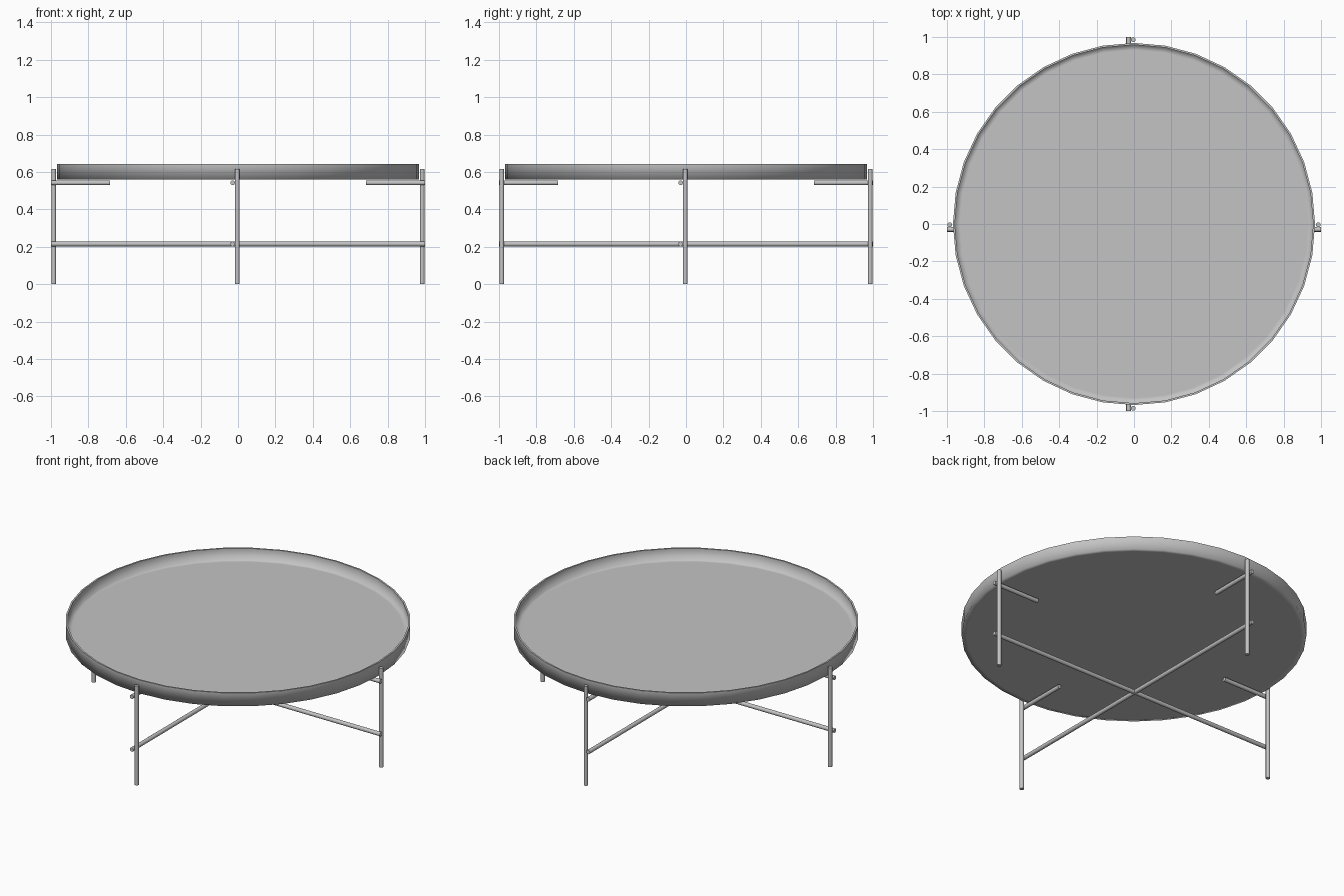
import bpy, bmesh, math
from mathutils import Vector

cube = bpy.data.objects.get("Cube")
if cube:
    bpy.data.objects.remove(cube, do_unlink=True)

metal = bpy.data.materials.new("grey metal")
metal.use_nodes = True
GREY = (0.55, 0.55, 0.55, 1)
metal.diffuse_color = GREY
metal.node_tree.nodes["Principled BSDF"].inputs["Base Color"].default_value = GREY

SIDES = 36          # facets around the tray
ROD = 0.0125        # radius of legs and bars
REACH = 0.985       # distance of the legs from the centre
LEG_OFF = -0.004    # legs stand just off the axis
BAR_OFF = -0.029    # bars run past the side of the legs


def finish(name, bm):
    mesh = bpy.data.meshes.new(name)
    bm.to_mesh(mesh)
    bm.free()
    mesh.materials.append(metal)
    obj = bpy.data.objects.new(name, mesh)
    bpy.context.collection.objects.link(obj)
    return obj


def rod(name, start, end):
    """Round bar with flat ends between two points."""
    start, end = Vector(start), Vector(end)
    axis = end - start
    bm = bmesh.new()
    bmesh.ops.create_cone(bm, cap_ends=True, segments=16, radius1=ROD,
                          radius2=ROD, depth=axis.length)
    turn = axis.to_track_quat('Z', 'Y').to_matrix().to_4x4()
    bmesh.ops.transform(bm, matrix=turn, verts=bm.verts)
    bmesh.ops.translate(bm, vec=(start + end) / 2, verts=bm.verts)
    for f in bm.faces:
        f.smooth = len(f.verts) == 4
    for e in bm.edges:
        e.smooth = all(f.smooth for f in e.link_faces)
    return finish(name, bm)


# Tray: profile from the underside, over the rim, to the inner floor
profile = [(0.94, 0.56), (0.968, 0.56), (0.968, 0.642),
           (0.958, 0.642), (0.958, 0.572), (0.93, 0.572)]
bm = bmesh.new()
rings = []
for r, z in profile:
    angles = [math.tau * i / SIDES for i in range(SIDES)]
    rings.append([bm.verts.new((r * math.cos(a), r * math.sin(a), z)) for a in angles])
for low, high in zip(rings, rings[1:]):
    for i in range(SIDES):
        j = (i + 1) % SIDES
        bm.faces.new((low[i], low[j], high[j], high[i]))
bm.faces.new(rings[0][::-1])
bm.faces.new(rings[-1])
bmesh.ops.recalc_face_normals(bm, faces=bm.faces)
for f in bm.faces:
    f.smooth = True
# Crisp lip, soft blend where the wall meets the floor
lip = set(rings[2] + rings[3])
for e in bm.edges:
    if all(v in lip for v in e.verts):
        e.smooth = False
finish("tray", bm)

# Legs and the short bars that carry the tray
for side, sign in (("left", 1), ("right", -1)):
    x = sign * REACH
    rod(side + "_leg", (x, LEG_OFF, 0), (x, LEG_OFF, 0.615))
    rod(side + "_tray_support", (sign * 0.685, BAR_OFF, 0.542), (sign, BAR_OFF, 0.542))
for side, sign in (("back", 1), ("front", -1)):
    y = sign * REACH
    rod(side + "_leg", (LEG_OFF, y, 0), (LEG_OFF, y, 0.615))
    rod(side + "_tray_support", (BAR_OFF, sign * 0.685, 0.542), (BAR_OFF, sign, 0.542))

# Crossed lower stretchers
rod("side_stretcher", (-1, BAR_OFF, 0.215), (1, BAR_OFF, 0.215))
rod("front_back_stretcher", (BAR_OFF, -1, 0.215), (BAR_OFF, 1, 0.215))
